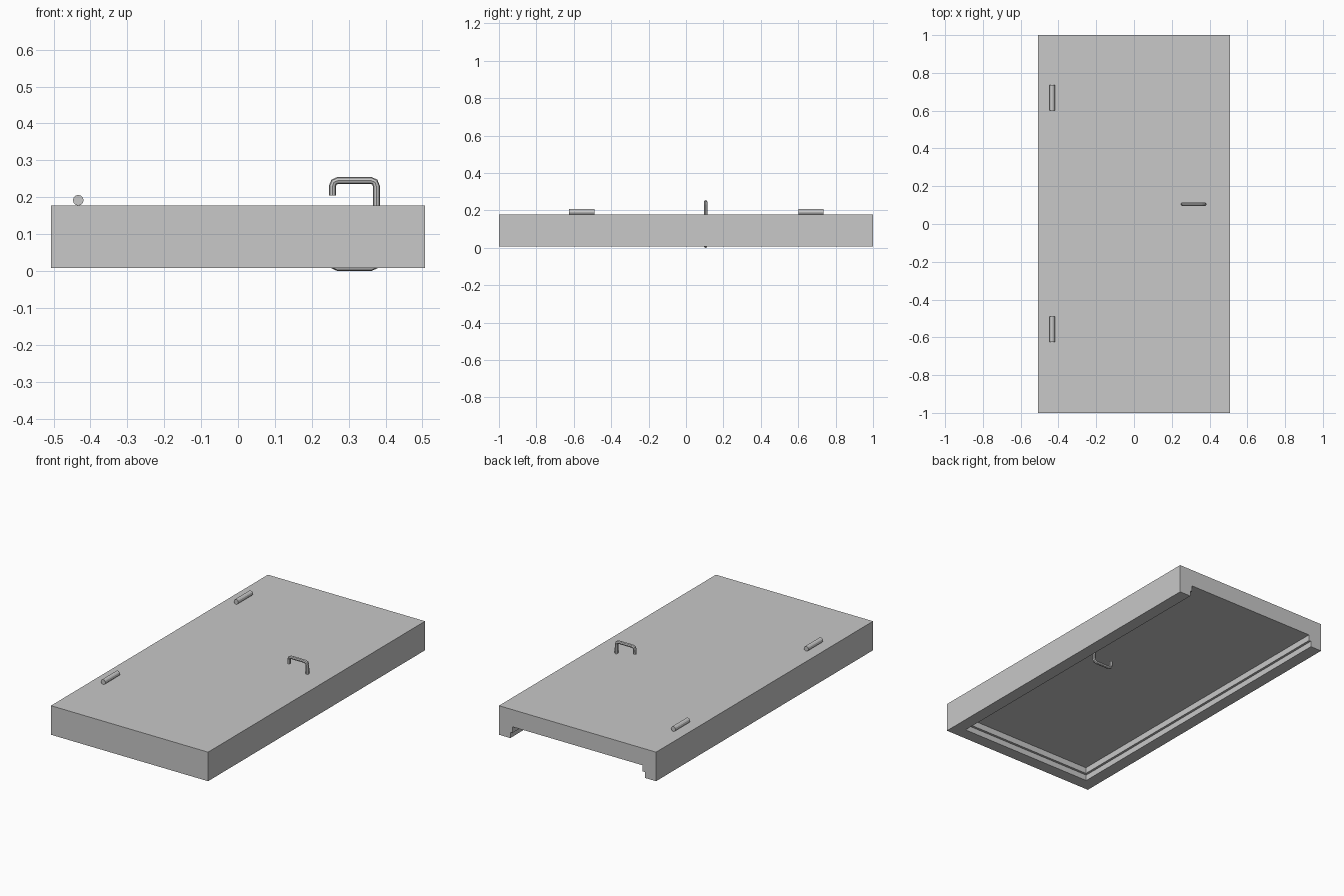
import bpy, bmesh, math
from mathutils import Matrix

if "Cube" in bpy.data.objects:
    bpy.data.objects.remove(bpy.data.objects["Cube"], do_unlink=True)

# One plain grey for everything
grey = bpy.data.materials.new("plain grey")
grey.use_nodes = True
colour = (0.58, 0.58, 0.58, 1)
grey.diffuse_color = colour
grey.node_tree.nodes["Principled BSDF"].inputs["Base Color"].default_value = colour

HALF_W, HALF_L = 0.507, 1.0          # outer half sizes
Z_BOTTOM, Z_STOP, Z_LEAF, Z_TOP = 0.008, 0.042, 0.0775, 0.1775
JAMB, STOP = 0.073, 0.087            # frame widths without and with the stop


def add_mesh(name, bm):
    bmesh.ops.recalc_face_normals(bm, faces=bm.faces)
    mesh = bpy.data.meshes.new(name)
    bm.to_mesh(mesh)
    bm.free()
    mesh.materials.append(grey)
    ob = bpy.data.objects.new(name, mesh)
    bpy.context.collection.objects.link(ob)
    return ob


# Door frame: rebated section swept round three sides with mitred corners
section = [(0, Z_BOTTOM), (JAMB, Z_BOTTOM), (JAMB, Z_STOP), (STOP, Z_STOP),
           (STOP, Z_LEAF), (JAMB, Z_LEAF), (JAMB, Z_TOP), (0, Z_TOP)]
stations = [lambda w: (-HALF_W + w, HALF_L), lambda w: (-HALF_W + w, -HALF_L + w),
            lambda w: (HALF_W - w, -HALF_L + w), lambda w: (HALF_W - w, HALF_L)]
bm = bmesh.new()
rings = [[bm.verts.new((*place(w), z)) for w, z in section] for place in stations]
for a, b in zip(rings, rings[1:]):
    for i in range(len(section)):
        j = (i + 1) % len(section)
        bm.faces.new((a[i], a[j], b[j], b[i]))
bm.faces.new(rings[0])
bm.faces.new(rings[-1])
add_mesh("door_frame", bm)

# Door leaf, flush with the frame top and its open end
x0 = HALF_W - JAMB
y0 = -HALF_L + JAMB
bm = bmesh.new()
bmesh.ops.create_cube(bm, size=1)
bmesh.ops.scale(bm, vec=(2 * x0, HALF_L - y0, Z_TOP - Z_LEAF), verts=bm.verts)
bmesh.ops.translate(bm, vec=(0, (HALF_L + y0) / 2, (Z_TOP + Z_LEAF) / 2), verts=bm.verts)
add_mesh("door_leaf", bm)

# Hinge barrels lying along the seam
for name, y in (("upper_hinge", -0.557), ("lower_hinge", 0.668)):
    bm = bmesh.new()
    bmesh.ops.create_cone(bm, cap_ends=True, segments=12, radius1=0.0145, radius2=0.0145,
                          depth=0.135, matrix=Matrix.Translation((-0.433, y, 0.192))
                          @ Matrix.Rotation(math.pi / 2, 4, 'X'))
    add_mesh(name, bm)

# Bent tube handles, one on each face of the leaf
path = [(0.375, 0.170), (0.375, 0.230), (0.371, 0.241), (0.360, 0.2455),
        (0.271, 0.2455), (0.260, 0.241), (0.256, 0.230), (0.256, 0.205)]
mid_z = (Z_TOP + Z_LEAF) / 2
for name, flip in (("outer_handle", 1), ("inner_handle", -1)):
    curve = bpy.data.curves.new(name, 'CURVE')
    curve.dimensions = '3D'
    curve.bevel_depth = 0.0095
    curve.bevel_resolution = 2
    curve.use_fill_caps = True
    spline = curve.splines.new('POLY')
    spline.points.add(len(path) - 1)
    for point, (x, z) in zip(spline.points, path):
        point.co = (x, 0.105, mid_z + flip * (z - mid_z), 1)
    spline.use_smooth = False
    curve.materials.append(grey)
    ob = bpy.data.objects.new(name, curve)
    bpy.context.collection.objects.link(ob)
    bpy.ops.object.select_all(action='DESELECT')
    ob.select_set(True)
    bpy.context.view_layer.objects.active = ob
    bpy.ops.object.convert(target='MESH')
